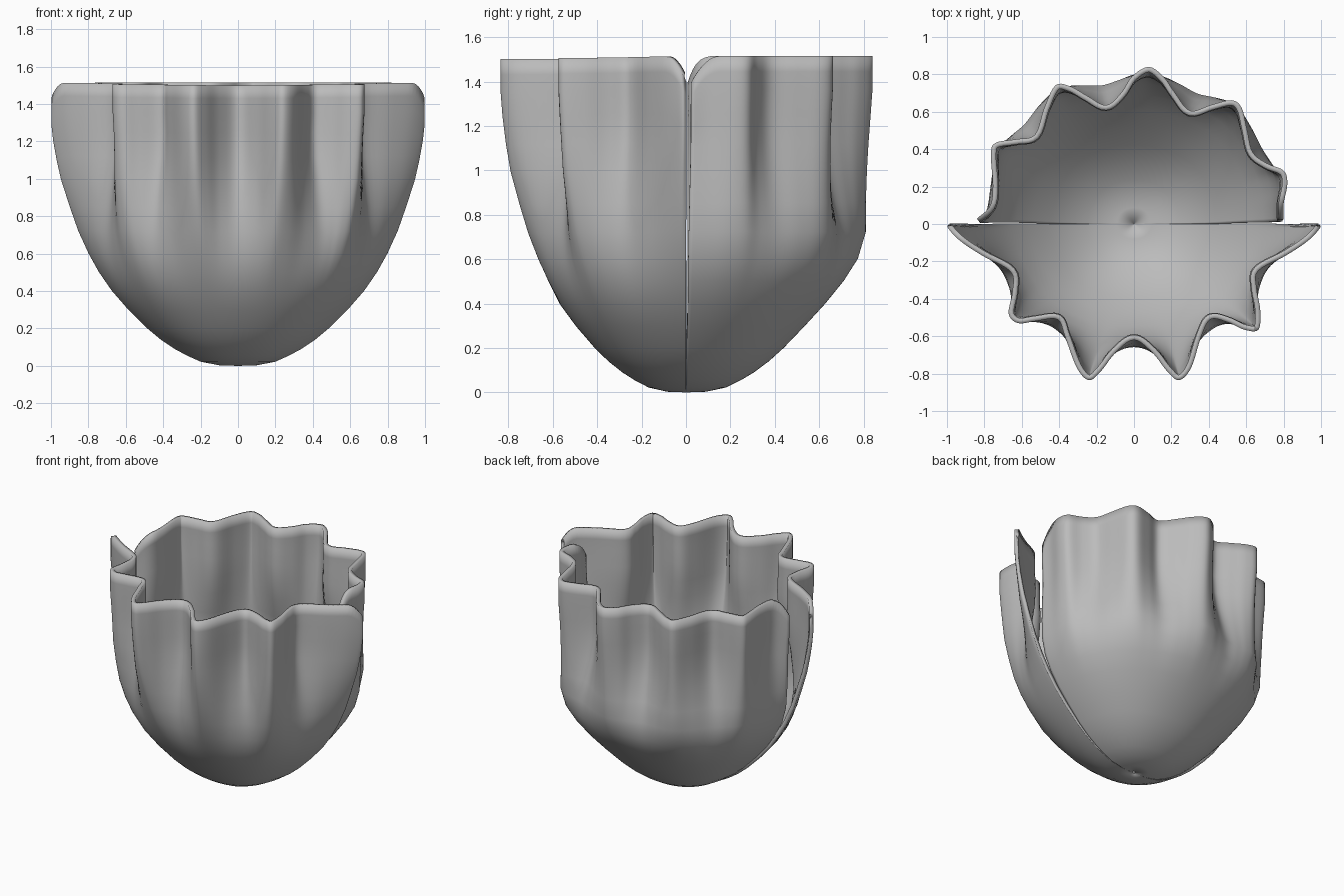
import bpy, bmesh, math
from mathutils import Vector

if "Cube" in bpy.data.objects:
    bpy.data.objects.remove(bpy.data.objects["Cube"])

grey = bpy.data.materials.new("plain grey")
grey.diffuse_color = (0.5, 0.5, 0.5, 1)
grey.use_nodes = True
grey.node_tree.nodes["Principled BSDF"].inputs["Base Color"].default_value = grey.diffuse_color

# (height, radius fraction) of the bowl profile
PROFILE = [(0.0, 0.002), (0.003, 0.1), (0.022, 0.2), (0.055, 0.275), (0.09, 0.34), (0.14, 0.415),
           (0.2, 0.488), (0.3, 0.59), (0.4, 0.678), (0.5, 0.748), (0.6, 0.805), (0.72, 0.86),
           (0.85, 0.905), (1.0, 0.95), (1.12, 0.972), (1.25, 0.99), (1.36, 1.0), (1.44, 1.0),
           (1.51, 1.0)]


def smoothstep(a, b, x):
    t = min(1, max(0, (x - a) / (b - a)))
    return t * t * (3 - 2 * t)


def spline(pts, n=5):
    """Catmull-Rom curve through the rim points."""
    p = [Vector(q) for q in pts]
    p = [2 * p[0] - p[1]] + p + [2 * p[-1] - p[-2]]
    out = []
    for i in range(1, len(p) - 2):
        a, b, c, d = p[i - 1:i + 3]
        for k in range(n):
            t = k / n
            out.append(0.5 * (2 * b + (c - a) * t + (2 * a - 5 * b + 4 * c - d) * t * t
                              + (3 * b - a - 3 * c + d) * t ** 3))
    return out + [p[-2]]


def half_shell(name, rim_pts, start, side_r, mid_r, top, y_gap, bulge, end_lift):
    """Ruffled half bowl: smooth at the foot, pleated at the rim."""
    rim = spline(rim_pts)
    n = len(rim)
    # smoothed angles so that the pleats fade straight down into the bowl
    ang = [start + (math.atan2(v.y, v.x) - start + 0.5) % (2 * math.pi) - 0.5 for v in rim]
    ang[0], ang[-1] = start, start + math.pi
    for _ in range(30):
        ang = [ang[0]] + [(ang[i - 1] + 2 * ang[i] + ang[i + 1]) / 4
                          for i in range(1, n - 1)] + [ang[-1]]
    dist = [0]
    for a, b in zip(rim, rim[1:]):
        dist.append(dist[-1] + (b - a).length)
    bm = bmesh.new()
    rows = []
    for z, p in PROFILE:
        f = smoothstep(0.35, 1.3, z)
        belly = math.exp(-((z - 0.68) / 0.25) ** 2)
        row = []
        for i in range(n):
            s = abs(math.sin(ang[i]))
            r0 = side_r + (mid_r - side_r) * s + 0.03 * math.sin(2 * ang[i]) ** 2
            r0 *= 1 + belly * bulge * (0.3 + 0.7 * s)
            base = Vector((math.cos(ang[i]), math.sin(ang[i]))) * r0
            q = (base * (1 - f) + rim[i] * f) * p
            # rounded upper corners beside the slit
            e = min(dist[i], dist[-1] - dist[i])
            drop = 0.12 * max(0, 1 - e / 0.13) ** 2
            zz = z * (top + end_lift * (1 - s)) / 1.51 - drop * smoothstep(0.9, 1.5, z)
            y = q.y + y_gap * smoothstep(0.1, 0.4, z) * (1 - s)
            row.append(bm.verts.new((q.x, y, zz)))
        rows.append(row)
    for a, b in zip(rows, rows[1:]):
        for i in range(n - 1):
            bm.faces.new((a[i], a[i + 1], b[i + 1], b[i]))
    me = bpy.data.meshes.new(name)
    bm.to_mesh(me)
    bm.free()
    me.materials.append(grey)
    ob = bpy.data.objects.new(name, me)
    bpy.context.collection.objects.link(ob)
    # wall thickness, grown inwards
    sol = ob.modifiers.new("wall", 'SOLIDIFY')
    sol.thickness = 0.028
    sol.offset = -1
    bpy.context.view_layer.objects.active = ob
    ob.select_set(True)
    bpy.ops.object.shade_smooth_by_angle(angle=math.radians(50))
    ob.select_set(False)
    return ob


# front half: rim outline, left to right
front = [(-0.985, 0.003), (-0.995, -0.02), (-0.93, -0.09), (-0.81, -0.17), (-0.66, -0.255),
         (-0.65, -0.36), (-0.67, -0.48), (-0.62, -0.53), (-0.53, -0.52), (-0.41, -0.51),
         (-0.37, -0.60), (-0.305, -0.77), (-0.24, -0.835), (-0.175, -0.785), (-0.10, -0.69),
         (0, -0.62), (0.10, -0.69), (0.175, -0.785), (0.24, -0.835), (0.305, -0.77),
         (0.36, -0.60), (0.41, -0.51), (0.50, -0.525), (0.59, -0.565), (0.665, -0.565),
         (0.675, -0.46), (0.655, -0.34), (0.665, -0.25), (0.81, -0.17), (0.93, -0.09),
         (0.995, -0.02), (0.985, 0.003)]
half_shell("front_shell", front, math.pi, 0.995, 0.84, 1.50, 0.0, 0.0, 0.015)

# back half: irregular rim outline, right to left
back = [(0.80, 0.015), (0.80, 0.10), (0.82, 0.21), (0.80, 0.28), (0.71, 0.32), (0.635, 0.38),
        (0.605, 0.50), (0.575, 0.62), (0.52, 0.66), (0.41, 0.635), (0.30, 0.605), (0.22, 0.70),
        (0.16, 0.785), (0.08, 0.84), (-0.01, 0.79), (-0.07, 0.70), (-0.15, 0.635), (-0.25, 0.685),
        (-0.34, 0.735), (-0.42, 0.74), (-0.48, 0.62), (-0.53, 0.475), (-0.63, 0.45),
        (-0.74, 0.43), (-0.765, 0.37), (-0.755, 0.20), (-0.77, 0.09), (-0.84, 0.02)]
half_shell("back_shell", back, 0.0, 0.95, 0.9, 1.515, 0.008, 0.11, 0.0)
